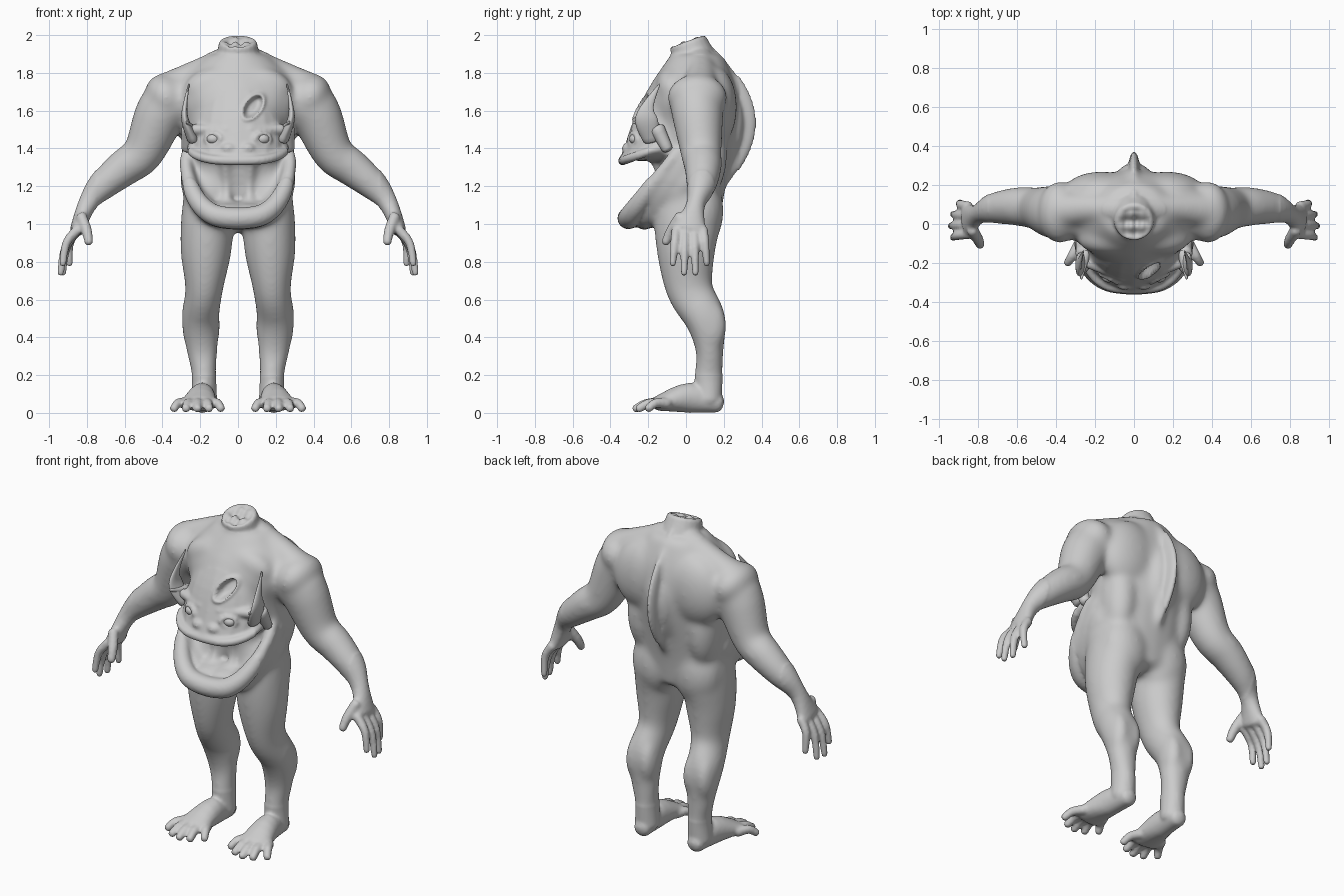
import bpy, bmesh, math
from mathutils import Vector, Matrix

default_cube = bpy.data.objects.get("Cube")
if default_cube:
    bpy.data.objects.remove(default_cube)

grey = (.6, .6, .6, 1)
skin = bpy.data.materials.new("grey clay")
skin.use_nodes = True
skin.diffuse_color = grey
skin.node_tree.nodes["Principled BSDF"].inputs["Base Color"].default_value = grey

SIDE, UP = Vector((0, 1, 0)), Vector((0, 0, 1))
SEGMENTS = 20


def spline(stations, steps=4):
    """Smooth path through stations of x, y, z, width and optional depth."""
    points = [Vector((*s, s[-1])) if len(s) == 4 else Vector(s) for s in stations]
    padded = [points[0], *points, points[-1]]
    path = []
    for a, b, c, d in zip(padded, padded[1:], padded[2:], padded[3:]):
        for step in range(steps):
            t = step / steps
            path.append(b + (c - a) * t / 2 + (a - b * 2.5 + c * 2 - d / 2) * t ** 2
                        + (b * 3 - a - c * 3 + d) * t ** 3 / 2)
    return path + [points[-1]]


def mirrored(station):
    return (-station[0], *station[1:])


def tube(bm, stations, reference=SIDE, level=False, roundness=.6, pair=False):
    """Loft elliptical rings along a path and round off both ends."""
    if pair:
        tube(bm, [mirrored(s) for s in stations], reference, level, roundness)
    path = spline(stations)
    last = len(path) - 1
    frames = []
    for i, station in enumerate(path):
        ahead, behind = path[min(i + 1, last)], path[max(i - 1, 0)]
        along = Vector((ahead - behind)[:3]).normalized()
        if level:
            along = UP
        frames.append((Vector(station[:3]), along, station[3], station[4]))

    def cap(frame, sign):
        centre, along, width, depth = frame
        reach = along * sign * roundness * min(width, depth)
        return [(centre + reach * math.sin(q), along, width * math.cos(q), depth * math.cos(q))
                for q in (.5, 1, 1.4)]

    # Level rings are always listed from the bottom upwards
    frames = cap(frames[0], -1)[::-1] + frames + cap(frames[-1], 1)
    rings = []
    for centre, along, width, depth in frames:
        across = reference.cross(along).normalized()
        outward = along.cross(across)
        turns = [math.tau * k / SEGMENTS for k in range(SEGMENTS)]
        rings.append([bm.verts.new(centre + across * width * math.cos(q)
                                   + outward * depth * math.sin(q)) for q in turns])
    for lower, upper in zip(rings, rings[1:]):
        for k in range(SEGMENTS):
            bm.faces.new((lower[k - 1], lower[k], upper[k], upper[k - 1]))
    bm.faces.new(rings[0][::-1])
    bm.faces.new(rings[-1])


def ring(height, width, front, back):
    """Level station on the centre line, given by its front and back."""
    return (0, (front + back) / 2, height, width, (back - front) / 2)


def arch(bm, width, cheek, middle):
    """Lip-like roll round the front; cheek and middle hold y, z and radius."""
    stations = []
    for step in range(13):
        q = math.pi * step / 12
        x = math.copysign(abs(math.cos(q)) ** .7, math.cos(q)) * width
        y, z, radius = Vector(cheek).lerp(Vector(middle), math.sin(q))
        stations.append((x, y, z, radius))
    tube(bm, stations)


def blobs(bm, centre, size, tilt=0):
    """Matching ellipsoids on the left and right."""
    for sign in (1, -1):
        matrix = (Matrix.Translation((centre[0] * sign, *centre[1:]))
                  @ Matrix.Rotation(tilt * sign, 4, 'Y') @ Matrix.Diagonal((*size, 1)))
        bmesh.ops.create_icosphere(bm, subdivisions=3, radius=1, matrix=matrix)


def finish(name, bm):
    """Turn the working mesh into a smooth shaded object."""
    bmesh.ops.recalc_face_normals(bm, faces=bm.faces)
    mesh = bpy.data.meshes.new(name)
    bm.to_mesh(mesh)
    bm.free()
    mesh.materials.append(skin)
    mesh.polygons.foreach_set("use_smooth", [True] * len(mesh.polygons))
    obj = bpy.data.objects.new(name, mesh)
    bpy.context.collection.objects.link(obj)
    return obj


body = bmesh.new()

# Torso, face and neck stump
tube(body, [ring(1, .25, -.1, .18), ring(1.2, .29, -.13, .21), ring(1.5, .3, -.2, .27),
            ring(1.7, .34, -.2, .27), ring(1.87, .19, -.1, .21)], level=True, roundness=.3)
tube(body, [ring(1.35, .22, -.35, 0), ring(1.4, .26, -.33, .1), ring(1.6, .23, -.26, .1),
            ring(1.77, .17, -.17, .1)], level=True, roundness=.1)
tube(body, [(0, .1, 1.7, .15), (0, .01, 1.965, .1)], roundness=.1)

# Upper lip, rolled lower lip and the inner wall of the jaw
arch(body, .26, (-.12, 1.41, .02), (-.335, 1.335, .025))
arch(body, .28, (-.05, 1.38, .03), (-.305, 1.03, .058))
arch(body, .26, (0, 1.34, .05), (-.22, 1.03, .06))
arch(body, .24, (.02, 1.25, .07), (-.14, 1.04, .06))
blobs(body, (.05, -.13, 1.05), (.17, .16, .07))

# Soft folds at the back of the mouth
tube(body, [(.07, -.17, 1.36, .03), (.06, -.13, 1.2, .02), (.06, -.16, 1.1, .03)], pair=True)

# Eyelids, brows and nostril bumps
for step in range(10):
    q = math.tau * step / 10
    blobs(body, (.13 + .04 * math.cos(q), -.28 + .02 * math.cos(q), 1.45 + .03 * math.sin(q)),
          [.014] * 3)
tube(body, [(.06, -.28, 1.5, .015), (.23, -.2, 1.5, .03)], pair=True)
blobs(body, (.05, -.31, 1.4), (.04, .03, .03))

# Back ridge, bowed and tallest at its middle, on a broad root
for width, depth, inset in ((.028, .04, 0), (.09, .03, .05)):
    ridge = []
    for step in range(9):
        t = step / 8
        bow = math.sin(math.pi * t)
        ridge.append((0, .08 + .08 * t + .17 * bow - inset, 1.94 - .75 * t, width,
                      depth + .04 * bow))
    tube(body, ridge)

# Trunk muscles: shoulder blades, chest, flanks, buttocks, neck slopes
blobs(body, (.17, .15, 1.62), (.2, .12, .22), tilt=-.3)
blobs(body, (.13, -.08, 1.73), (.16, .08, .1), tilt=.2)
blobs(body, (.2, .1, 1.38), (.1, .12, .25))
blobs(body, (.14, .08, 1.07), (.15, .12, .2))
tube(body, [(.06, .07, 1.86, .08), (.22, .08, 1.79, .08), (.36, .07, 1.71, .1)], pair=True)

# Arms with shoulder caps
tube(body, [(.3, .06, 1.66, .14), (.4, .06, 1.6, .14), (.5, .08, 1.38, .11), (.6, .09, 1.3, .1),
            (.72, .08, 1.2, .08), (.8, .05, 1.1, .05), (.85, .02, .97, .04, .09)], pair=True)
blobs(body, (.38, .06, 1.67), (.11, .16, .13), tilt=.5)

# Curled fingers and thumb
for i in range(4):
    spread = i - 1.5
    base = Vector((.85, .02 + .047 * spread, .97))
    tip = Vector((.94 - .012 * (i - 1) ** 2, .02 + .06 * spread, .73 + .025 * spread ** 2))
    knuckle = base.lerp(tip, .5) + Vector((.02, 0, .02))
    tube(body, [(*base, .027), (*knuckle, .023), (*tip, .018)], pair=True)
tube(body, [(.83, -.03, 1.04, .03), (.8, -.08, .96, .028), (.79, -.11, .9, .022)], pair=True)

# Legs with kneecaps and calves
tube(body, [(.14, .03, 1.25, .13, .15), (.16, .01, 1.05, .14, .18), (.17, 0, .85, .135, .155),
            (.18, .02, .65, .1, .125), (.2, .1, .5, .1, .11), (.19, .125, .33, .083, .075),
            (.18, .12, .2, .065, .075), (.18, .12, .07, .07)], pair=True)
blobs(body, (.18, -.02, .63), (.07, .06, .09))
for x in (.15, .24):
    blobs(body, (x, .13, .46), (.055, .085, .14))

# Feet and splayed toes
tube(body, [(.18, .17, .05, .05), (.19, .02, .08, .07, .08), (.21, -.15, .05, .1, .04)],
     reference=UP, pair=True)
for i in range(-2, 3):
    base = Vector((.21 + .035 * i, -.1, .05))
    tip = Vector((.215 + .063 * i, -.27 + .017 * i * i, .02))
    joint = base.lerp(tip, .6) + UP * .02
    tube(body, [(*base, .03), (*joint, .025), (*tip, .022)], reference=UP, pair=True)

# Fuse the parts into one smooth skin
parts = finish("body_parts", body)
fuse = parts.modifiers.new("fuse", 'REMESH')
fuse.mode = 'VOXEL'
fuse.voxel_size = .01
soften = parts.modifiers.new("soften", 'SMOOTH')
soften.iterations = 4
fused = bmesh.new()
fused.from_mesh(parts.evaluated_get(bpy.context.evaluated_depsgraph_get()).to_mesh())
bpy.data.objects.remove(parts)

# Melt the muscles together, sparing the face, ridge crest, hands and feet
fleshy = [v for v in fused.verts
          if abs(v.co.x) < .75 and -.2 < v.co.y < .28 and .2 < v.co.z < 1.9]
for repeat in range(25):
    bmesh.ops.smooth_vert(fused, verts=fleshy, factor=.5,
                          use_axis_x=True, use_axis_y=True, use_axis_z=True)

# Chest wound with a raised rim, and a ragged hollow in the neck stump
for vert in fused.verts:
    x, y, z = vert.co
    side, rise = x - .08, z - 1.62
    wound = math.hypot((side * .6 + rise * .8) / .07, (side * .8 - rise * .6) / .04)
    if y < -.1 and wound < 1.6:
        rim = math.exp(-((wound - 1.1) / .2) ** 2)
        vert.co.y += .055 * max(0, 1 - wound ** 4) - .012 * rim
    stump = math.hypot(x, y) / .085
    if z > 1.9 and stump < 1:
        vert.co.z -= .01 * (1 - stump ** 2) * (2 + math.sin(x * 110) + math.sin(y * 90))
finish("body", fused)

# Eyes
eyes = bmesh.new()
blobs(eyes, (.13, -.27, 1.45), (.036, .03, .028))
finish("eyes", eyes)

# Ears: upswept points, forward spikes and lower lobes
ears = bmesh.new()
tube(ears, [(.24, -.18, 1.45, .03, .05), (.28, -.21, 1.55, .02, .06), (.28, -.2, 1.63, .012, .03),
            (.26, -.14, 1.74, .004)], pair=True)
tube(ears, [(.25, -.15, 1.5, .03), (.27, -.28, 1.54, .006)], reference=UP, pair=True)
tube(ears, [(.26, -.15, 1.5, .04), (.27, -.1, 1.4, .03)], pair=True)
finish("ears", ears)
